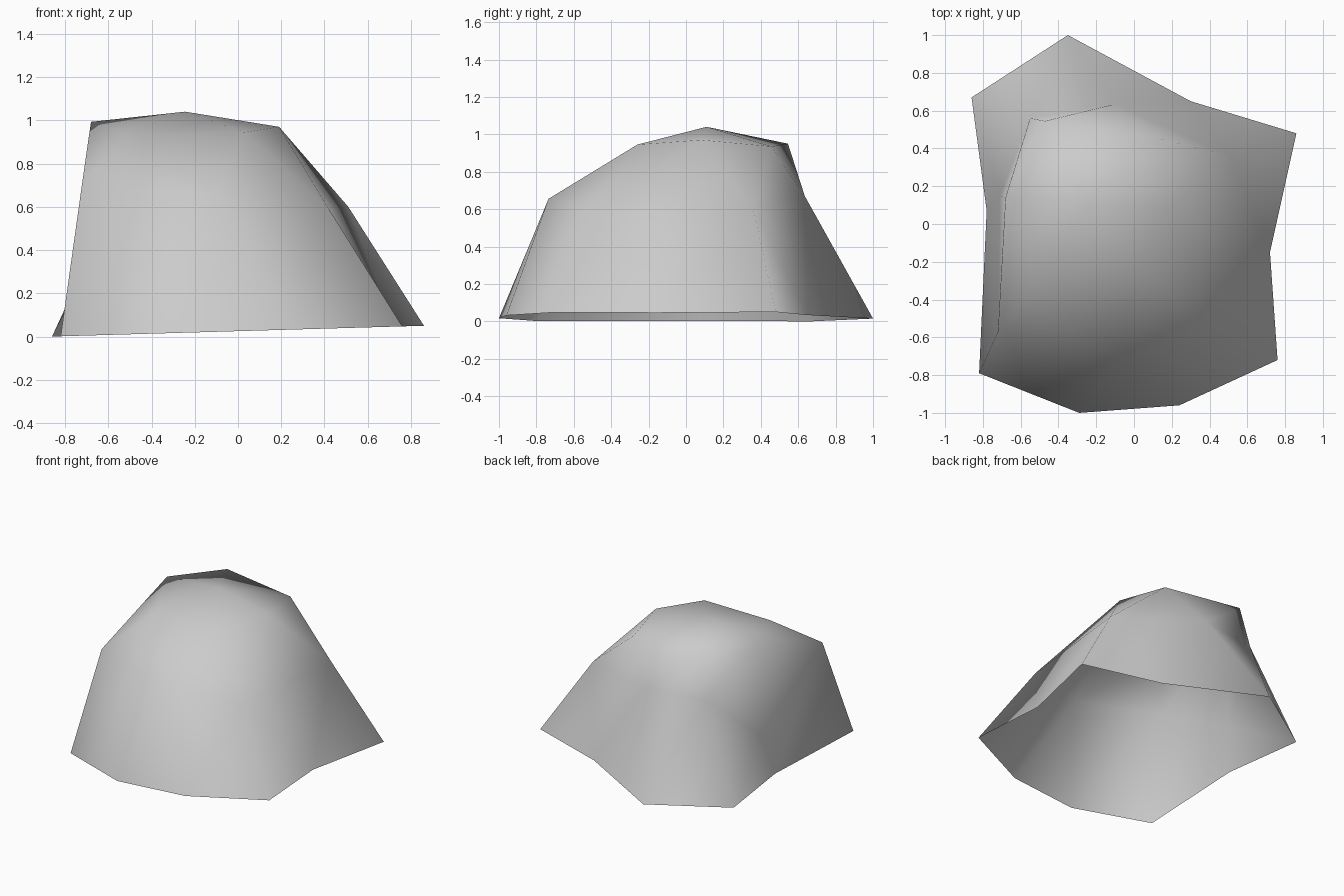
import bpy
import bmesh
from mathutils import Vector

cube = bpy.data.objects.get("Cube")
if cube:
    bpy.data.objects.remove(cube, do_unlink=True)

# Stone material
stone = bpy.data.materials.new("grey stone")
stone.use_nodes = True
grey = (0.6, 0.6, 0.6, 1)
stone.diffuse_color = grey
stone.node_tree.nodes["Principled BSDF"].inputs["Base Color"].default_value = grey

# Open foot of the rock, lying on a slightly tilted plane
foot = [(.72, -.15), (.86, .48), (.3, .65), (-.35, 1), (-.86, .67),
        (-.78, .07), (-.82, -.79), (-.29, -1), (.24, -.96), (.76, -.72)]
foot = [(x, y, .025 + .029 * x) for x, y in foot]

# Shoulder and crown outlines, counter-clockwise, then the peak
shoulder = [(.42, -.53, .59), (.51, .36, .6), (-.1, .635, .67), (-.55, .56, .67),
            (-.71, .15, .3), (-.72, -.57, .715), (-.1, -.735, .655)]
crown = [(.19, .08, .97), (.11, .457, .935), (-.47, .545, .95),
         (-.68, .14, .993), (-.49, -.28, .93), (.03, -.26, .945)]
peak = (-.245, .11, 1.04)


def stitch(bm, low, high):
    """Join two closed rings with triangles, taking the shorter diagonal."""
    i = j = 0
    n, m = len(low), len(high)
    while i < n or j < m:
        a, b = low[i % n], high[j % m]
        a2, b2 = low[(i + 1) % n], high[(j + 1) % m]
        step_low = (a2.co - b.co).length < (b2.co - a.co).length
        if j == m or (i < n and step_low):
            bm.faces.new((a, a2, b))
            i += 1
        else:
            bm.faces.new((a, b2, b))
            j += 1


# Rock shell
bm = bmesh.new()
rings = [[bm.verts.new(Vector(p)) for p in ring] for ring in (foot, shoulder, crown)]
stitch(bm, rings[0], rings[1])
stitch(bm, rings[1], rings[2])
tip = bm.verts.new(peak)
top = rings[2]
for a, b in zip(top, top[1:] + top[:1]):
    bm.faces.new((a, b, tip))
bm.normal_update()

mesh = bpy.data.meshes.new("rock")
bm.to_mesh(mesh)
bm.free()
mesh.materials.append(stone)
mesh.shade_smooth()
rock = bpy.data.objects.new("rock", mesh)
bpy.context.collection.objects.link(rock)
